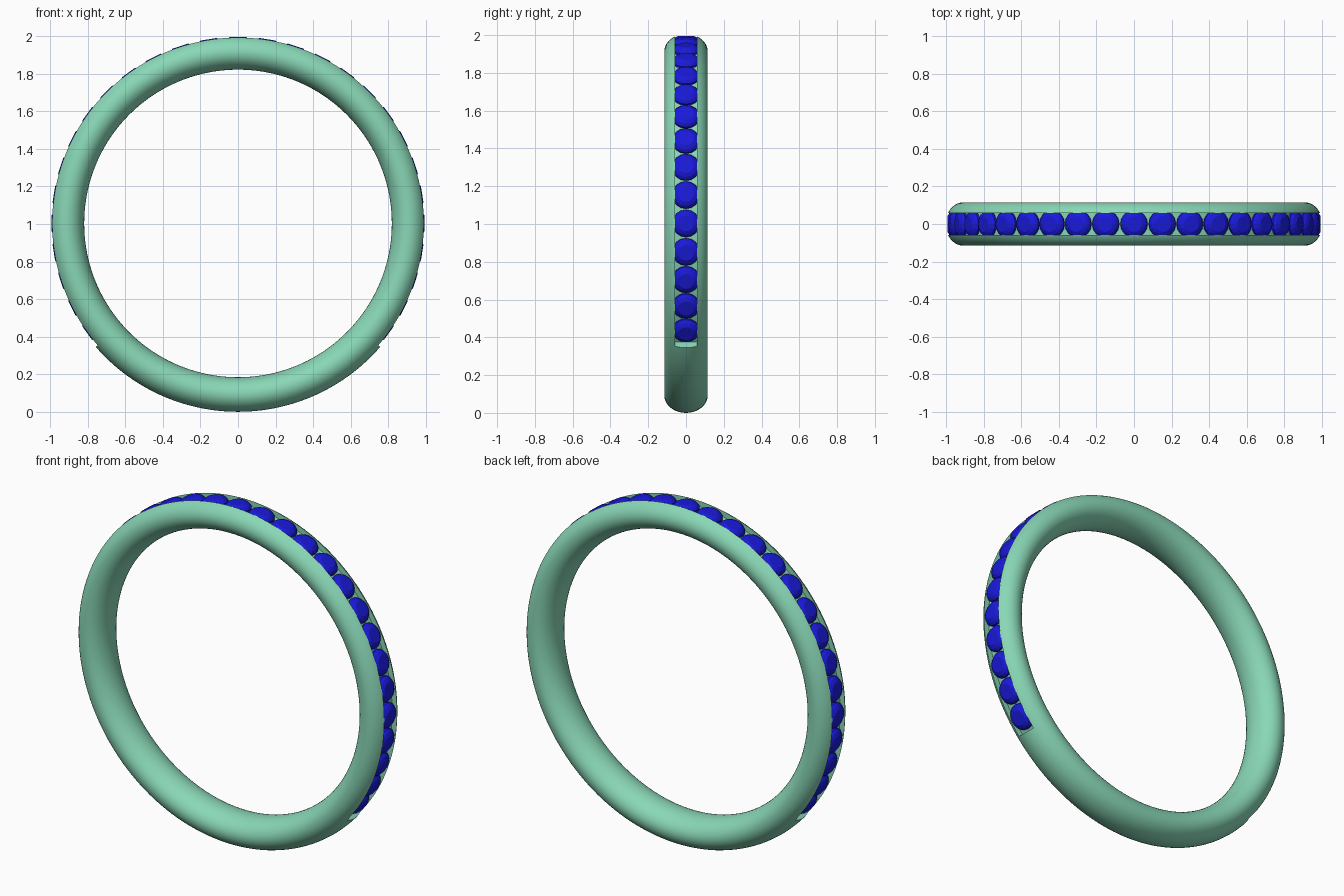
import bpy, bmesh
from math import sin, cos, pi, radians
from mathutils import Matrix, Vector

if "Cube" in bpy.data.objects:
    bpy.data.objects.remove(bpy.data.objects["Cube"])

CZ = 1.003           # height of the ring centre
ARC = radians(131)   # half-angle of the stone channel, from the top


def material(name, col):
    m = bpy.data.materials.new(name)
    m.diffuse_color = (*col, 1)
    m.use_nodes = True
    m.node_tree.nodes["Principled BSDF"].inputs["Base Color"].default_value = m.diffuse_color
    return m


def finish(name, bm, mat=None):
    bmesh.ops.recalc_face_normals(bm, faces=bm.faces)
    me = bpy.data.meshes.new(name)
    bm.to_mesh(me)
    bm.free()
    ob = bpy.data.objects.new(name, me)
    bpy.context.collection.objects.link(ob)
    if mat:
        me.materials.append(mat)
    return ob


def sweep(profile, a0, a1, steps, closed):
    """Sweep a closed (radius, y) profile about the ring axis."""
    bm = bmesh.new()
    count = steps if closed else steps + 1
    rows = []
    for i in range(count):
        a = a0 + (a1 - a0) * i / steps
        rows.append([bm.verts.new((r * sin(a), y, CZ + r * cos(a))) for r, y in profile])
    n = len(profile)
    for i in range(steps):
        p, q = rows[i], rows[(i + 1) % count]
        for j in range(n):
            k = (j + 1) % n
            bm.faces.new((p[j], p[k], q[k], q[j]))
    if not closed:
        bm.faces.new(rows[0])
        bm.faces.new(rows[-1])
    return bm


green = material("green_metal", (0.25, 0.68, 0.47))
blue = material("blue_stone", (0.01, 0.01, 0.72))

# Band with an oval cross-section
oval = [(0.911 + 0.092 * cos(2 * pi * i / 40), 0.115 * sin(2 * pi * i / 40)) for i in range(40)]
band = finish("band", sweep(oval, 0, 2 * pi, 160, True), green)

# Channel cut into the outside of the band
rect = [(0.958, -0.059), (1.1, -0.059), (1.1, 0.059), (0.958, 0.059)]
cutter = finish("channel_cutter", sweep(rect, -ARC, ARC, 116, False), green)
mod = band.modifiers.new("channel", 'BOOLEAN')
mod.operation = 'DIFFERENCE'
mod.solver = 'EXACT'
mod.object = cutter
bpy.context.view_layer.objects.active = band
band.select_set(True)
bpy.ops.object.modifier_apply(modifier=mod.name)
bpy.data.objects.remove(cutter)
bpy.ops.object.shade_smooth_by_angle(angle=radians(35))

# Round cut stones: pavilion, girdle, crown and table
gem_profile = [(0.03, 0.915), (0.073, 0.955), (0.073, 0.967), (0.061, 0.982), (0.042, 0.993)]
SIDES = 16
bm = bmesh.new()
for k in range(-14, 15):
    turn = Matrix.Translation((0, 0, CZ)) @ Matrix.Rotation(radians(9 * k), 4, 'Y')
    rings = [[bm.verts.new(turn @ Vector((r * cos(2 * pi * s / SIDES), r * sin(2 * pi * s / SIDES), h)))
              for s in range(SIDES)] for r, h in gem_profile]
    for lo, hi in zip(rings, rings[1:]):
        for s in range(SIDES):
            t = (s + 1) % SIDES
            bm.faces.new((lo[s], lo[t], hi[t], hi[s]))
    bm.faces.new(rings[0])
    bm.faces.new(rings[-1])
finish("stones", bm, blue)
